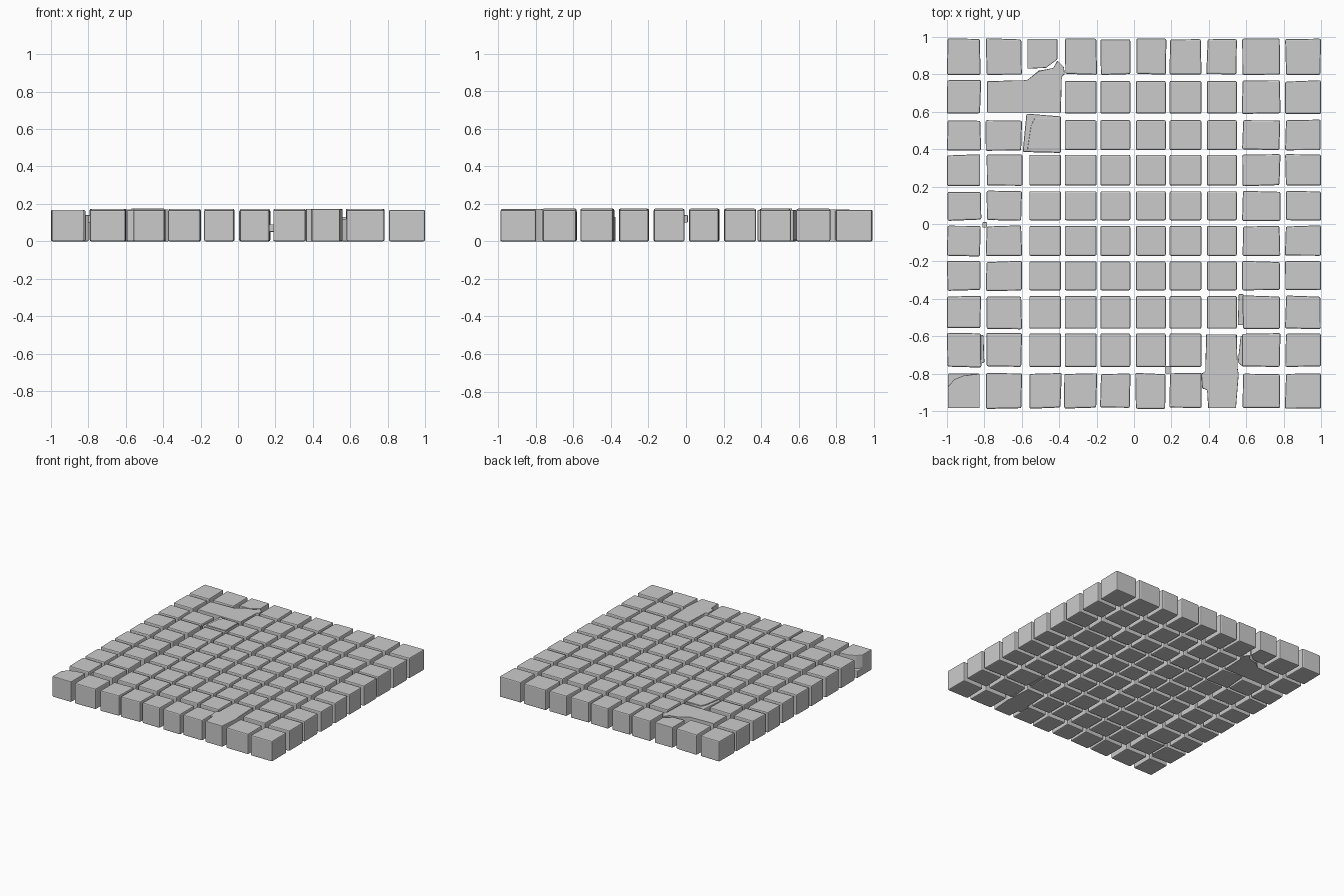
import bpy, bmesh, random

if "Cube" in bpy.data.objects:
    bpy.data.objects.remove(bpy.data.objects["Cube"])

random.seed(4)

# Tile spans along x (left to right) and y (back to front)
COLS = [(-1.0, -.82), (-.79, -.60), (-.56, -.39), (-.37, -.20), (-.18, -.02),
        (.01, .17), (.19, .36), (.39, .55), (.58, .78), (.81, 1.0)]
ROWS = [(.80, .99), (.59, .765), (.395, .555), (.205, .37), (.02, .175),
        (-.17, -.01), (-.355, -.20), (-.56, -.385), (-.765, -.585), (-.985, -.80)]


def prism(name, outline, z0, z1, bevel=0.008):
    """Extrude a counter-clockwise outline from z0 to z1 and soften its edges."""
    bm = bmesh.new()
    low = [bm.verts.new((x, y, z0)) for x, y in outline]
    top = [bm.verts.new((x, y, z1)) for x, y in outline]
    n = len(outline)
    bm.faces.new(low[::-1])
    bm.faces.new(top)
    for i in range(n):
        j = (i + 1) % n
        bm.faces.new((low[i], low[j], top[j], top[i]))
    if bevel:
        bmesh.ops.bevel(bm, geom=bm.edges[:], offset=bevel, segments=2,
                        profile=0.5, affect='EDGES')
    mesh = bpy.data.meshes.new(name)
    bm.to_mesh(mesh)
    bm.free()
    obj = bpy.data.objects.new(name, mesh)
    bpy.context.collection.objects.link(obj)
    return obj


def rect(x0, x1, y0, y1):
    return [(x0, y0), (x1, y0), (x1, y1), (x0, y1)]


# Regular tiles, skipping the damaged or fused ones (row, column)
special = {(0, 2), (1, 1), (1, 2), (2, 2), (8, 7), (9, 7), (9, 0)}
for r, (y0, y1) in enumerate(ROWS):
    for c, (x0, x1) in enumerate(COLS):
        if (r, c) in special:
            continue
        inner = 1 <= r <= 8 and 1 <= c <= 8
        height = 0.174 if inner else 0.168
        corners = rect(x0, x1, y0, y1)
        # outer tiles are slightly crooked
        if r in (0, 9) or c in (0, 1, 8, 9):
            corners = [(max(-1, min(1, x + random.uniform(-.004, .004))),
                        y + random.uniform(-.004, .004)) for x, y in corners]
        prism(f"tile_{r}_{c}", corners, 0, height)

# Fused pair at the back left with a neck reaching the tile behind
prism("fused_tile_back", [(-.785, .595), (-.39, .595), (-.39, .79), (-.37, .80),
                          (-.375, .84), (-.41, .875), (-.43, .83), (-.51, .82),
                          (-.57, .765), (-.785, .765)], 0, 0.17, 0.004)
prism("broken_tile_back", [(-.57, .83), (-.47, .835), (-.41, .88),
                           (-.41, .99), (-.57, .99)], 0, 0.168, 0.004)

# Oversized tile with a raised inner patch
prism("wide_tile", [(-.595, .385), (-.39, .38), (-.39, .575), (-.575, .59)], 0, 0.168)
prism("wide_tile_patch", [(-.57, .40), (-.395, .40), (-.395, .565), (-.53, .565),
                          (-.55, .53)], 0.15, 0.176, 0.004)

# Fused pair at the front right
prism("fused_tile_front", [(.395, -.985), (.545, -.985), (.56, -.80), (.55, -.77),
                           (.55, -.59), (.385, -.59), (.385, -.79), (.36, -.80),
                           (.365, -.88), (.395, -.885)], 0, 0.172, 0.004)

# Chipped corner tile at the front left
prism("chipped_tile_base", rect(-.995, -.825, -.985, -.80), 0, 0.06, 0.006)
prism("chipped_tile_top", [(-.995, -.985), (-.825, -.985), (-.825, -.80),
                           (-.91, -.81), (-.96, -.83), (-.995, -.87)], 0.04, 0.168, 0.005)

# Small ridges and drips clinging to tile sides
prism("side_ridge_a", [(.555, -.54), (.585, -.54), (.585, -.375), (.56, -.375)], 0, 0.13, 0.004)
prism("side_ridge_b", [(.555, -.74), (.585, -.765), (.585, -.60), (.57, -.60)], 0, 0.12, 0.004)
prism("side_ridge_c", [(-.83, -.75), (-.80, -.74), (-.805, -.595), (-.83, -.59)], 0, 0.14, 0.004)
prism("side_drip_a", rect(.165, .195, -.80, -.76), 0.05, 0.09, 0.004)
prism("side_drip_b", rect(-.81, -.785, -.02, .01), 0.10, 0.14, 0.004)
